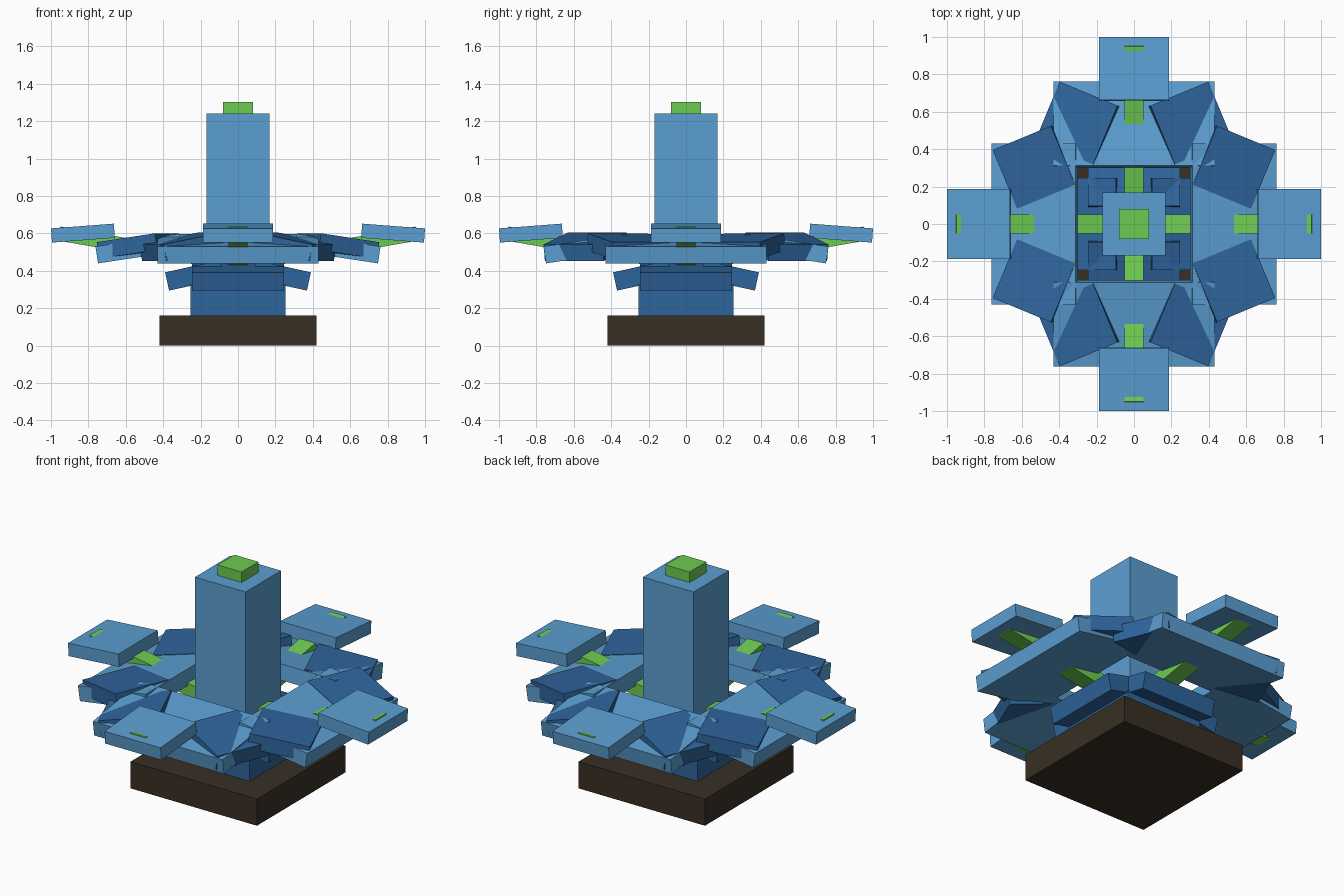
import bpy, math
from mathutils import Matrix, Vector

if "Cube" in bpy.data.objects:
    bpy.data.objects.remove(bpy.data.objects["Cube"])


def material(name, rgb):
    m = bpy.data.materials.new(name)
    m.diffuse_color = (*rgb, 1)
    m.use_nodes = True
    m.node_tree.nodes["Principled BSDF"].inputs["Base Color"].default_value = m.diffuse_color
    return m


LIGHT = material("light_blue", (0.105, 0.345, 0.64))
DARK = material("dark_blue", (0.028, 0.13, 0.34))
GREEN = material("leaf_green", (0.155, 0.60, 0.085))
BROWN = material("dark_brown", (0.04, 0.029, 0.018))


def box(name, size, matrix, mat):
    """Box with its size applied to the mesh, placed by a matrix."""
    bpy.ops.mesh.primitive_cube_add(size=1)
    ob = bpy.context.object
    ob.name = name
    ob.data.transform(Matrix.Diagonal((*size, 1)))
    ob.matrix_world = matrix
    ob.data.materials.append(mat)
    return ob


def block(name, half, z0, z1, mat):
    box(name, (2 * half, 2 * half, z1 - z0),
        Matrix.Translation((0, 0, (z0 + z1) / 2)), mat)


def radial_plate(name, r, z, length, width, thick, drop, mat):
    """Four plates around the centre; (r, z) is the outer top edge,
    drop the downward slope in degrees."""
    tilt = Matrix.Rotation(math.radians(drop), 4, 'Y')
    place = (Matrix.Translation((r, 0, z)) @ tilt
             @ Matrix.Translation((-length / 2, 0, -thick / 2)))
    for k in range(4):
        box(f"{name}_{k + 1}", (length, width, thick),
            Matrix.Rotation(k * math.pi / 2, 4, 'Z') @ place, mat)


def corner_leaf(name, x, y, z, heading, drop):
    """Square leaf mirrored into all four quadrants; z is its top centre."""
    for sx in (1, -1):
        for sy in (1, -1):
            a = math.radians(heading)
            yaw = math.atan2(sy * math.sin(a), sx * math.cos(a))
            m = (Matrix.Translation((sx * x, sy * y, z))
                 @ Matrix.Rotation(yaw, 4, 'Z')
                 @ Matrix.Rotation(math.radians(drop), 4, 'Y')
                 @ Matrix.Translation((0, 0, -0.045)))
            box(name, (0.34, 0.34, 0.09), m, DARK)


# Central stack
block("base", 0.42, 0.0, 0.16, BROWN)
block("lower_stem", 0.255, 0.16, 0.33, DARK)
block("column", 0.168, 0.30, 1.24, LIGHT)
block("column_tip", 0.08, 1.24, 1.303, GREEN)

# Leaf rings, from the bottom up
radial_plate("lower_leaf", 0.39, 0.392, 0.30, 0.49, 0.10, 12.5, DARK)
radial_plate("petal", 0.762, 0.53, 0.455, 0.862, 0.091, 8.6, LIGHT)
radial_plate("green_rib", 0.95, 0.637, 0.85, 0.104, 0.076, -9.9, GREEN)
radial_plate("outer_plate", 1.0, 0.627, 0.337, 0.372, 0.076, 4.3, LIGHT)

# Dark leaves lying across the petals
corner_leaf("side_corner_leaf", 0.535, 0.303, 0.577, -22.5, 8)
corner_leaf("end_corner_leaf", 0.308, 0.54, 0.573, 22.5, 10.5)
